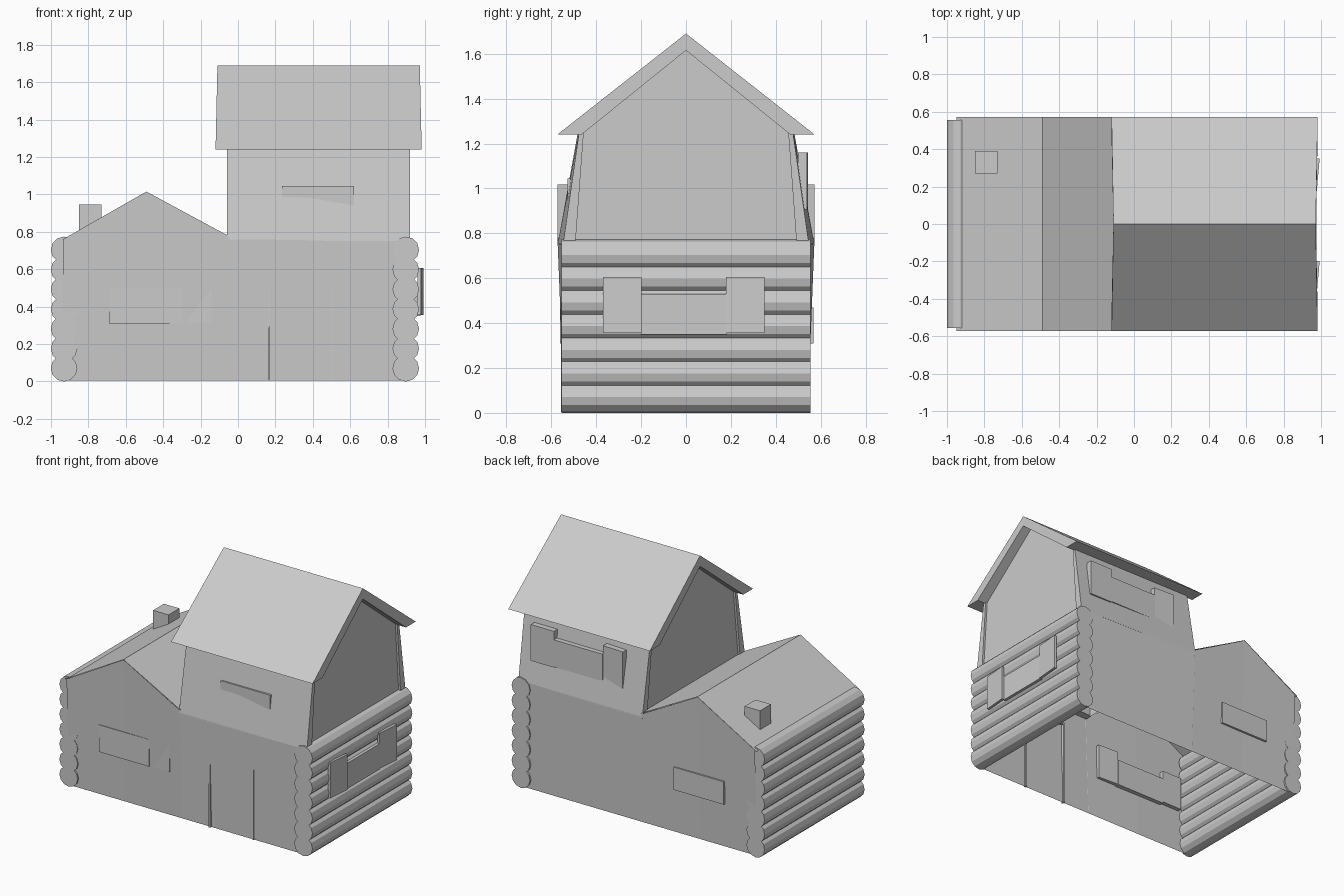
import bpy, bmesh
from math import pi, radians
from mathutils import Matrix

if "Cube" in bpy.data.objects:
    bpy.data.objects.remove(bpy.data.objects["Cube"])


def mesh(name, verts, faces):
    me = bpy.data.meshes.new(name)
    me.from_pydata(verts, [], faces)
    bm = bmesh.new()
    bm.from_mesh(me)
    bmesh.ops.recalc_face_normals(bm, faces=bm.faces)
    bm.to_mesh(me)
    bm.free()
    ob = bpy.data.objects.new(name, me)
    bpy.context.collection.objects.link(ob)
    return ob


def box(name, x, y, z, turn=0):
    """Box from ranges, optionally turned about its own vertical axis."""
    size = [b - a for a, b in (x, y, z)]
    bm = bmesh.new()
    bmesh.ops.create_cube(bm, size=1, matrix=Matrix.Rotation(turn, 4, 'Z') @ Matrix.Diagonal((*size, 1)))
    me = bpy.data.meshes.new(name)
    bm.to_mesh(me)
    bm.free()
    ob = bpy.data.objects.new(name, me)
    ob.location = [(a + b) / 2 for a, b in (x, y, z)]
    bpy.context.collection.objects.link(ob)
    return ob


HEX = [(0, 1, 2, 3), (4, 5, 6, 7), (0, 1, 5, 4), (1, 2, 6, 5), (2, 3, 7, 6), (3, 0, 4, 7)]

# stacked log walls at both ends
for side, cx in (("left", -0.93), ("right", 0.897)):
    for k in range(7):
        bm = bmesh.new()
        bmesh.ops.create_cone(bm, cap_ends=True, segments=12, radius1=0.071, radius2=0.071, depth=1.11,
                              matrix=Matrix.Rotation(pi / 2, 4, 'X'))
        me = bpy.data.meshes.new("log")
        bm.to_mesh(me)
        bm.free()
        ob = bpy.data.objects.new(f"{side}_log", me)
        ob.location = (cx, 0, 0.07 + 0.1055 * k)
        bpy.context.collection.objects.link(ob)

# wall sheets, leaning slightly: (x, top z, top y)
top = [(-0.935, 0.76, 0.57), (-0.49, 1.015, 0.572), (-0.055, 0.78, 0.572), (-0.054, 0.76, 0.572), (0.90, 0.75, 0.548)]
for name, s in (("front", -1), ("back", 1)):
    v = [(x, s * 0.542, 0.005) for x, z, y in top] + [(x, s * y, z) for x, z, y in top]
    mesh(f"{name}_lower_wall", v, [(i, i + 1, i + 6, i + 5) for i in range(4)])
    # upper side wall, tapering inward toward the eaves
    t = 0.055
    v = [(-0.06, s * 0.572, 0.75), (0.92, s * 0.548, 0.75), (0.92, s * 0.475, 1.26), (-0.06, s * 0.48, 1.26),
         (-0.06, s * (0.572 - t), 0.75), (0.92, s * (0.548 - t), 0.75),
         (0.92, s * 0.455, 1.26), (-0.06, s * 0.46, 1.26)]
    mesh(f"{name}_upper_wall", v, HEX)

# gable sheets of the upper storey
for name, x in (("left", -0.045), ("right", 0.905)):
    mesh(f"{name}_gable", [(x, -0.52, 0.74), (x, 0.52, 0.74), (x, 0.465, 1.24), (x, 0, 1.63), (x, -0.465, 1.24)],
         [(0, 1, 2, 3, 4)])

# low roof
prof = [(-0.95, 0.755), (-0.49, 1.017), (-0.045, 0.78)]
mesh("low_roof", [(x, y, z) for y in (-0.573, 0.573) for x, z in prof], [(0, 1, 4, 3), (1, 2, 5, 4)])

# high roof, chevron section with a flat eave underside
sec = [(-0.573, 1.24), (0, 1.69), (0.573, 1.24), (0.465, 1.24), (0, 1.615), (-0.465, 1.24)]
v = [(xs + (0.01 if xs > 0 else -0.01) * (z < 1.5), y, z) for xs in (-0.11, 0.972) for y, z in sec]
f = [(i, (i + 1) % 6, (i + 1) % 6 + 6, i + 6) for i in range(6)]
f += [(0, 1, 4, 5), (1, 2, 3, 4), (6, 7, 10, 11), (7, 8, 9, 10)]
mesh("high_roof", v, f)

box("chimney", (-0.85, -0.73), (0.27, 0.39), (0.78, 0.945))

# windows and shutters sunk into the walls
box("front_lower_window", (-0.69, -0.30), (-0.561, -0.52), (0.31, 0.50))
box("back_lower_window", (-0.69, -0.30), (0.52, 0.567), (0.31, 0.47))
box("front_left_shutter", (-0.85, -0.69), (-0.55, -0.52), (0.32, 0.56))
box("front_right_shutter", (-0.30, -0.14), (-0.557, -0.53), (0.315, 0.565), radians(-3))
box("front_upper_window", (0.235, 0.62), (-0.528, -0.49), (0.87, 1.045))
box("back_upper_window", (0.27, 0.65), (0.48, 0.54), (0.91, 1.10))
box("back_shutter", (0.65, 0.83), (0.50, 0.54), (0.905, 1.16))
box("back_shutter", (0.11, 0.27), (0.50, 0.54), (0.905, 1.16), radians(-3))

# right end window with flared shutters
box("right_window", (0.93, 0.977), (-0.20, 0.18), (0.35, 0.53))
box("right_shutter", (0.967, 0.985), (-0.37, -0.198), (0.355, 0.605), radians(-5))
box("right_shutter", (0.967, 0.985), (0.178, 0.35), (0.355, 0.605), radians(-5 * -1 - 10))

# door frame barely showing through the wall
box("door_post", (0.16, 0.172), (-0.556, -0.53), (0.005, 0.62))
box("door_post", (0.494, 0.506), (-0.548, -0.53), (0.005, 0.62))
box("door_lintel", (0.16, 0.506), (-0.55, -0.53), (0.608, 0.62))
